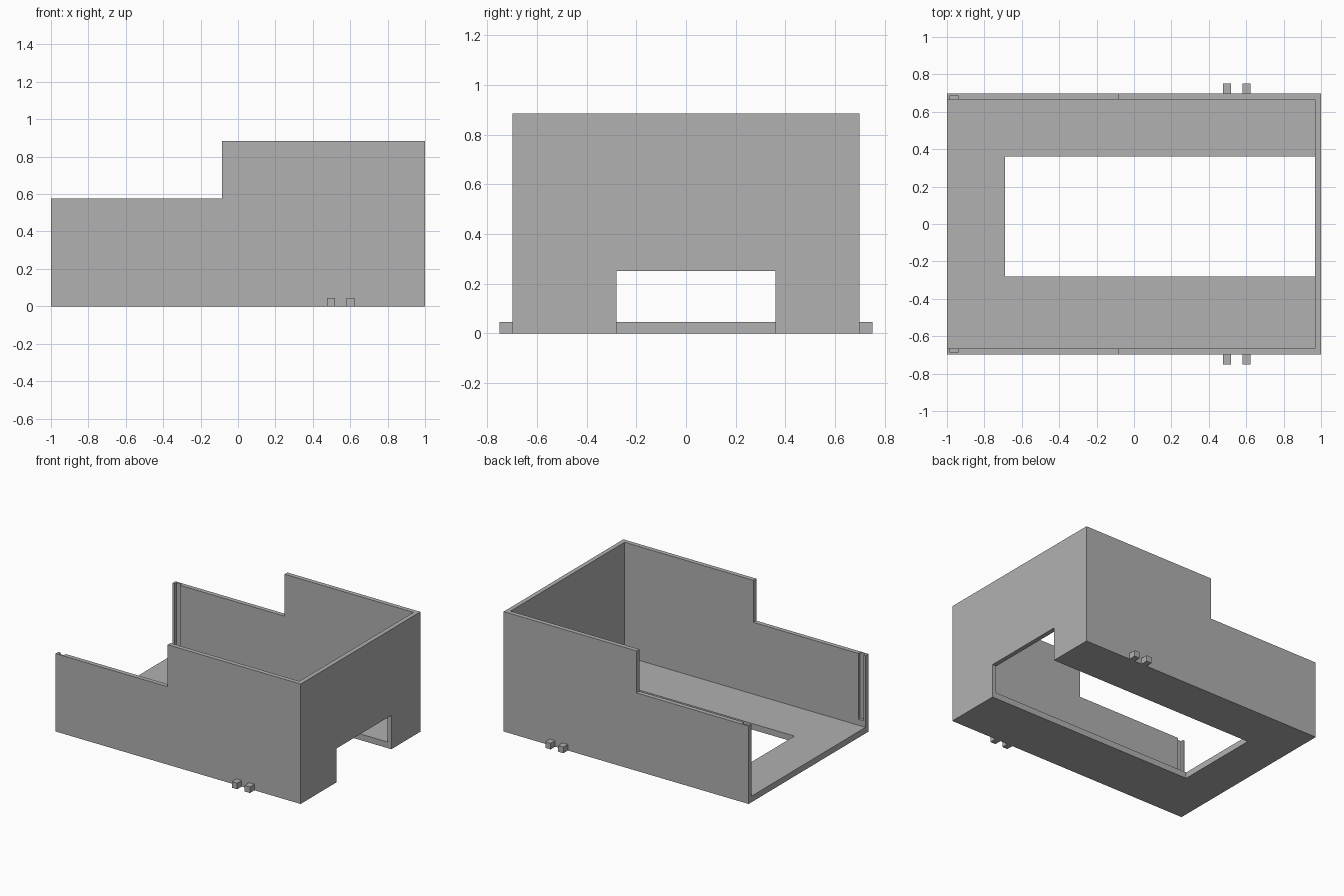
import bpy
import bmesh

if "Cube" in bpy.data.objects:
    bpy.data.objects.remove(bpy.data.objects["Cube"], do_unlink=True)

grey = bpy.data.materials.new("plain_grey")
grey.use_nodes = True
COLOUR = (0.44, 0.44, 0.44, 1)
grey.diffuse_color = COLOUR
grey.node_tree.nodes["Principled BSDF"].inputs["Base Color"].default_value = COLOUR

HALF_W = 0.698      # outer half depth
WALL = 0.033        # wall thickness
FLOOR = 0.045       # floor thickness
STEP_X = -0.085     # where the walls drop
LOW, HIGH = 0.575, 0.885


def add_mesh(name, bm):
    bmesh.ops.recalc_face_normals(bm, faces=bm.faces)
    mesh = bpy.data.meshes.new(name)
    bm.to_mesh(mesh)
    bm.free()
    mesh.materials.append(grey)
    obj = bpy.data.objects.new(name, mesh)
    bpy.context.collection.objects.link(obj)
    return obj


def box(name, x, y, z):
    bm = bmesh.new()
    bmesh.ops.create_cube(bm, size=1)
    for v in bm.verts:
        v.co = [lo if c < 0 else hi for c, (lo, hi) in zip(v.co, (x, y, z))]
    return add_mesh(name, bm)


def cut(target, name, x, y, z):
    cutter = box(name, x, y, z)
    cutter.hide_render = True
    cutter.hide_viewport = True
    mod = target.modifiers.new(name, "BOOLEAN")
    mod.operation = "DIFFERENCE"
    mod.solver = "EXACT"
    mod.object = cutter
    return cutter


# Stepped housing, extruded from its side profile
profile = [(-1, 0), (1, 0), (1, HIGH), (STEP_X, HIGH), (STEP_X, LOW), (-1, LOW)]
bm = bmesh.new()
face = bm.faces.new([bm.verts.new((x, -HALF_W, z)) for x, z in profile])
side = bmesh.ops.extrude_face_region(bm, geom=[face])["geom"]
bmesh.ops.translate(bm, vec=(0, 2 * HALF_W, 0),
                    verts=[g for g in side if isinstance(g, bmesh.types.BMVert)])
housing = add_mesh("housing", bm)

# Hollow inside, open at the top and at the low end
inner = HALF_W - WALL
cutters = [
    cut(housing, "cavity_cutter", (-1.2, 1 - WALL), (-inner, inner), (FLOOR, 1.2)),
    # Opening through the floor and the tall end wall
    cut(housing, "opening_cutter", (-0.69, 1.2), (-0.28, 0.36), (-0.2, 0.25)),
]

for s, label in ((-1, "right"), (1, "left")):
    # Panel slot near the open end of each wall
    y = sorted((s * (inner - 0.05), s * (inner + 0.021)))
    cutters.append(cut(housing, label + "_slot_cutter", (-0.984, -0.941), y, (0.09, 1.2)))
    # Pairs of small tabs at the foot of each wall
    y = sorted((s * HALF_W, s * 0.75))
    for i, x in enumerate((0.476, 0.58)):
        box(f"{label}_tab_{i + 1}", (x, x + 0.043), y, (0, FLOOR))

# Bake the cuts and remove the cutters
bpy.context.view_layer.update()
graph = bpy.context.evaluated_depsgraph_get()
baked = bpy.data.meshes.new_from_object(housing.evaluated_get(graph))
housing.modifiers.clear()
housing.data = baked
for cutter in cutters:
    bpy.data.objects.remove(cutter, do_unlink=True)
